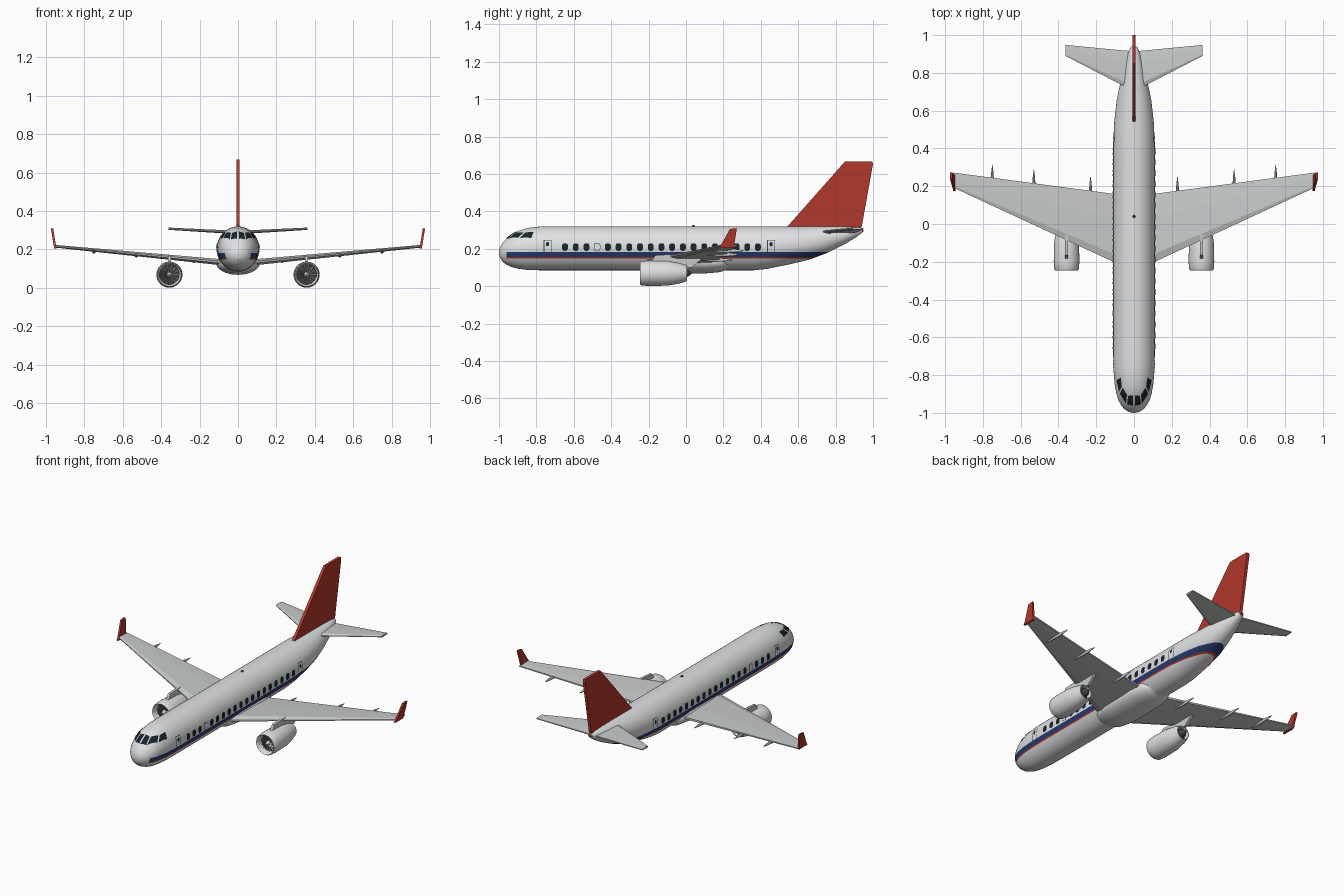
import bpy, bmesh, math
from mathutils import Vector

if "Cube" in bpy.data.objects:
    bpy.data.objects.remove(bpy.data.objects["Cube"])


def material(name, rgb):
    m = bpy.data.materials.new(name)
    m.diffuse_color = (*rgb, 1)
    m.use_nodes = True
    m.node_tree.nodes["Principled BSDF"].inputs["Base Color"].default_value = m.diffuse_color
    return m


WHITE = material("body_white", (0.74, 0.75, 0.76))
GREY = material("wing_grey", (0.58, 0.60, 0.60))
RED = material("red", (0.45, 0.04, 0.025))
BLUE = material("stripe_blue", (0.02, 0.045, 0.17))
GLASS = material("dark_glass", (0.008, 0.018, 0.026))
DARK = material("engine_dark", (0.05, 0.055, 0.06))


def finish(bm, name, mats, smooth=False, fix=True):
    if fix:
        bmesh.ops.recalc_face_normals(bm, faces=bm.faces[:])
    me = bpy.data.meshes.new(name)
    bm.to_mesh(me)
    bm.free()
    ob = bpy.data.objects.new(name, me)
    bpy.context.collection.objects.link(ob)
    for m in mats:
        me.materials.append(m)
    if smooth:
        bpy.context.view_layer.objects.active = ob
        ob.select_set(True)
        bpy.ops.object.shade_smooth_by_angle(angle=math.radians(35))
        ob.select_set(False)
    return ob


def skin(bm, rings, caps=True):
    """Join closed rings of points into a tube."""
    vs = [[bm.verts.new(p) for p in r] for r in rings]
    n = len(vs[0])
    for a, b in zip(vs, vs[1:]):
        for i in range(n):
            bm.faces.new((a[i], a[(i + 1) % n], b[(i + 1) % n], b[i]))
    if caps:
        bm.faces.new(vs[0])
        bm.faces.new(vs[-1])


def turned(bm, profile, cx, cz, n=32, squash=1.0, caps=True):
    """Rings of (y, radius) around a lengthwise axis."""
    skin(bm, [[(cx + r * math.cos(2 * math.pi * i / n), y,
                cz + squash * r * math.sin(2 * math.pi * i / n)) for i in range(n)]
              for y, r in profile], caps)


# Fuselage: y, half width, bottom, top
SECTIONS = [(-1.0, .006, .174, .186), (-.995, .028, .152, .207), (-.98, .051, .13, .233),
            (-.96, .068, .115, .255), (-.93, .084, .102, .277), (-.9, .093, .094, .294),
            (-.85, .102, .087, .311), (-.78, .108, .085, .319), (-.7, .11, .085, .32),
            (.36, .11, .085, .32), (.43, .11, .092, .32), (.55, .104, .116, .32),
            (.66, .091, .142, .32), (.75, .072, .176, .32), (.85, .047, .225, .319),
            (.91, .03, .262, .316), (.94, .016, .285, .308)]


def section(y):
    for a, b in zip(SECTIONS, SECTIONS[1:]):
        if y <= b[0]:
            f = (y - a[0]) / (b[0] - a[0])
            w, lo, hi = (a[i] + (b[i] - a[i]) * f for i in (1, 2, 3))
            return w, (lo + hi) / 2, (hi - lo) / 2
    return .016, .296, .011


bm = bmesh.new()
rings = []
for s in SECTIONS:
    w, c, h = section(s[0])
    rings.append([(w * math.cos(t * math.pi / 20), s[0], c + h * math.sin(t * math.pi / 20))
                  for t in range(40)])
skin(bm, rings)
for z in (.148, .155, .182):
    bmesh.ops.bisect_plane(bm, geom=bm.verts[:] + bm.edges[:] + bm.faces[:],
                           plane_co=(0, 0, z), plane_no=(0, 0, 1))
for f in bm.faces:  # stripe by height
    c = f.calc_center_median()
    if c.y > -.95 and .148 < c.z < .182:
        f.material_index = 1 if c.z > .155 else 2
finish(bm, "fuselage", [WHITE, BLUE, RED], True)


# Plates that follow the fuselage skin
def on_side(y, z, off):
    w, c, h = section(y)
    s = max(-1, min(1, (z - c) / h))
    k = math.sqrt(1 - s * s)
    return Vector(((w + off) * k, y, c + (h + off) * s))


def on_top(x, y, off):
    w, c, h = section(y)
    k = math.sqrt(max(0, 1 - (x / w) ** 2))
    n = Vector((x / w / w, -.6 / w if y < -.8 else 0, k / h)).normalized()
    return Vector((x, y, c + h * k)) + n * off


def add_faces(bm, pts, faces):
    for s in (1, -1):
        vs = [bm.verts.new((p.x * s, p.y, p.z)) for p in pts]
        for ids in faces:
            f = bm.faces.new([vs[i] for i in ids])
            f.normal_update()
            c = f.calc_center_median()
            if f.normal.dot(Vector((c.x, min(0, c.y + .8), c.z - .2))) < 0:
                f.normal_flip()


def patch(bm, corners, place, off, n=6):
    a, b, c, d = (Vector(p) for p in corners)
    pts = []
    for i in range(n + 1):
        for j in range(n + 1):
            u, v = i / n, j / n
            q = (a * (1 - u) + b * u) * (1 - v) + (d * (1 - u) + c * u) * v
            pts.append(place(q.x, q.y, off))
    m = n + 1
    add_faces(bm, pts, [(i * m + j, (i + 1) * m + j, (i + 1) * m + j + 1, i * m + j + 1)
                        for i in range(n) for j in range(n)])


def oval(bm, y, z, ry, rz, off):
    pts = []
    for i in range(12):
        a = 2 * math.pi * (i + .5) / 12
        c, s = math.cos(a), math.sin(a)
        pts.append(on_side(y + ry * math.copysign(abs(c) ** .7, c),
                           z + rz * math.copysign(abs(s) ** .7, s), off))
    add_faces(bm, pts, [range(12)])


bm = bmesh.new()
for i in range(19):
    if i != 3:
        oval(bm, -.647 + i * .0573, .209, .016, .02, .003)
for y in (-.74, .455):
    oval(bm, y, .224, .008, .011, .003)
finish(bm, "cabin_windows", [GLASS], fix=False)

bm = bmesh.new()
oval(bm, -.475, .209, .018, .022, .0022)
for y in (-.74, .455):  # door outlines
    y0, y1, z0, z1, t = y - .021, y + .021, .16, .247, .004
    for a, b, c, d in ((y0, y0 + t, z0, z1), (y1 - t, y1, z0, z1),
                       (y0, y1, z0, z0 + t), (y0, y1, z1 - t, z1)):
        patch(bm, [(a, c), (b, c), (b, d), (a, d)], on_side, .002)
finish(bm, "door_frames", [DARK], fix=False)

bm = bmesh.new()
oval(bm, -.475, .209, .0145, .0185, .0036)
finish(bm, "window_plug", [WHITE], fix=False)

bm = bmesh.new()
for pane in ([(.004, -.962), (.036, -.953), (.03, -.908), (.004, -.906)],
             [(.041, -.949), (.073, -.897), (.059, -.865), (.036, -.903)],
             [(.077, -.888), (.091, -.825), (.068, -.812), (.063, -.858)]):
    patch(bm, pane, on_top, .003)
finish(bm, "cockpit_windows", [GLASS], fix=False)

# Belly fairing
bm = bmesh.new()
turned(bm, [(-.27, .03), (-.25, .066), (-.2, .098), (-.12, .113), (.1, .113),
            (.18, .1), (.23, .07), (.26, .03)], 0, .128, squash=.53)
finish(bm, "belly_fairing", [WHITE], True)

# Wings and tailplane: x, leading y, trailing y, z, thickness
FOIL = [(0, -.15), (0, .15), (.12, .5), (.65, .42), (1, .2), (1, -.2), (.65, -.42), (.12, -.5)]


def wings(name, root, tip):
    bm = bmesh.new()
    for s in (1, -1):
        skin(bm, [[(s * x, a + (b - a) * u, z + t * v) for u, v in FOIL]
                  for x, a, b, z, t in (root, tip)])
    finish(bm, name, [GREY])


wings("wings", (.05, -.228, .152, .13, .032), (.955, .192, .272, .217, .014))
wings("tailplane", (.015, .71, .915, .289, .018), (.363, .89, .948, .308, .012))


def prism(bm, yz, x0, x1, lean=0):
    z0 = min(p[1] for p in yz)
    skin(bm, [[(x + math.copysign(lean, x) * (z - z0), y, z) for y, z in yz]
              for x in (x0, x1)])


bm = bmesh.new()
prism(bm, [(.53, .305), (.545, .322), (.85, .667), (.995, .667), (1.0, .655),
           (.94, .32), (.93, .3)], -.009, .009)
finish(bm, "tail_fin", [RED])

bm = bmesh.new()
for s in (1, -1):
    prism(bm, [(.175, .205), (.19, .225), (.235, .306), (.272, .309), (.255, .205)],
          s * .945, s * .957, .16)
finish(bm, "winglets", [RED])

# Engines: nacelle, fan, exhaust and pylon on each side
EX, EZ = .357, .069
nacelle, core, blades, pylon = (bmesh.new() for _ in range(4))
for s in (1, -1):
    x = s * EX
    turned(nacelle, [(-.2, .05), (-.225, .053), (-.24, .057), (-.245, .061), (-.238, .065),
                     (-.2, .068), (-.1, .066), (-.04, .056), (.005, .042), (.005, .038),
                     (-.03, .038)], x, EZ)
    turned(core, [(-.206, .051), (-.204, .051)], x, EZ)
    turned(core, [(-.04, .026), (0, .024), (.025, .008), (.03, .001)], x, EZ, 20)
    turned(core, [(-.032, .039), (-.0295, .039)], x, EZ, 20)
    turned(blades, [(-.236, .001), (-.23, .007), (-.215, .013), (-.205, .014)], x, EZ, 20)
    for i in range(14):  # fan blades
        a = 2 * math.pi * i / 14
        r, t = Vector((math.cos(a), 0, math.sin(a))), Vector((-math.sin(a), 0, math.cos(a)))
        o = Vector((x, 0, EZ))
        skin(blades, [[o + r * d + t * (k * w) + Vector((0, y, 0))
                       for k, y in ((-1, -.214), (1, -.209), (1, -.206), (-1, -.211))]
                      for d, w in ((.01, .0015), (.05, .003))])
    prism(pylon, [(-.19, .125), (-.165, .165), (-.05, .172), (.1, .16), (.03, .1),
                  (-.15, .11)], x - .008, x + .008)
finish(nacelle, "engine_nacelles", [WHITE], True)
finish(core, "engine_cores", [DARK], True)
finish(blades, "fan_blades", [GREY])
finish(pylon, "engine_pylons", [GREY])

# Flap track fairings below the trailing edge
bm = bmesh.new()
for x, y in ((.23, .25), (.53, .288), (.75, .314)):
    for s in (1, -1):
        turned(bm, [(y - .19, .001), (y - .15, .006), (y - .09, .009), (y - .04, .006),
                    (y, .001)], s * x, .119 + .094 * x, 10, 1.3)
finish(bm, "flap_fairings", [GREY], True)

# Beacon and tail light
bm = bmesh.new()
for y, z, r in ((.04, .321, .008), (.94, .296, .009)):
    turned(bm, [(y - r, .0005), (y - r * .7, r * .7), (y, r), (y + r * .7, r * .7),
                (y + r, .0005)], 0, z, 12)
finish(bm, "beacon_lights", [RED], True)
